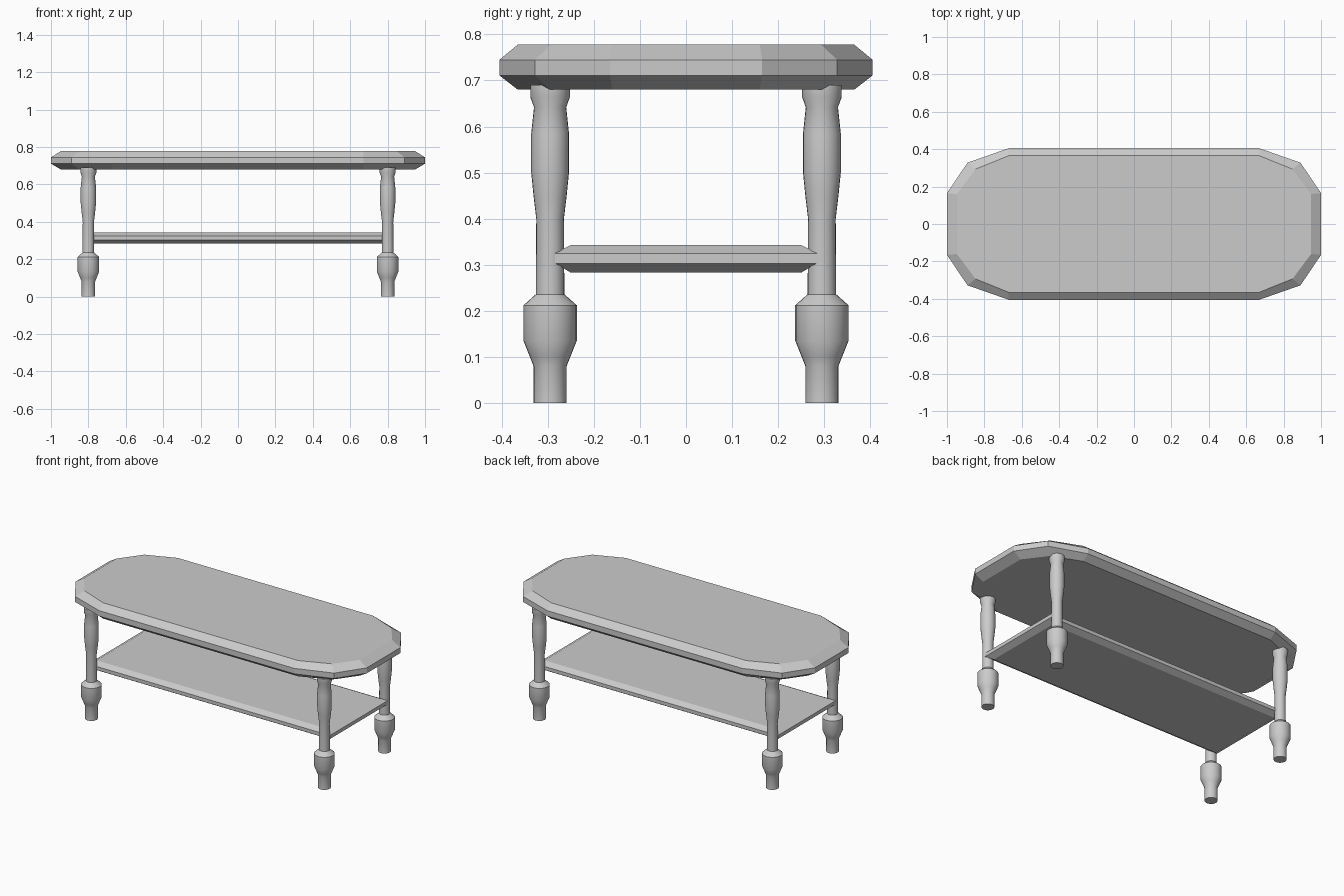
import bpy, bmesh, math

if "Cube" in bpy.data.objects:
    bpy.data.objects.remove(bpy.data.objects["Cube"])

grey = bpy.data.materials.new("plain_grey")
grey.diffuse_color = (0.6, 0.6, 0.6, 1)
grey.use_nodes = True
grey.node_tree.nodes["Principled BSDF"].inputs["Base Color"].default_value = grey.diffuse_color


def make_object(name, bm):
    bmesh.ops.recalc_face_normals(bm, faces=bm.faces)
    mesh = bpy.data.meshes.new(name)
    bm.to_mesh(mesh)
    bm.free()
    mesh.materials.append(grey)
    obj = bpy.data.objects.new(name, mesh)
    bpy.context.collection.objects.link(obj)
    return obj


def loft(name, rings):
    """Skin matching closed rings of points and cap both ends."""
    bm = bmesh.new()
    loops = [[bm.verts.new(p) for p in ring] for ring in rings]
    for a, b in zip(loops, loops[1:]):
        for i in range(len(a)):
            j = (i + 1) % len(a)
            bm.faces.new((a[i], a[j], b[j], b[i]))
    bm.faces.new(loops[0][::-1])
    bm.faces.new(loops[-1])
    return make_object(name, bm)


def mirrored(quarter):
    """Expand the +x +y quarter of an outline, in order, to the full outline."""
    half = quarter + [(-x, y) for x, y in reversed(quarter)]
    return half + [(-x, -y) for x, y in half]


def bevelled_slab(name, outer, inner, heights):
    outlines = [mirrored(q) for q in (inner, outer, outer, inner)]
    return loft(name, [[(x, y, z) for x, y in o] for o, z in zip(outlines, heights)])


# Tabletop: long faceted oval with bevelled upper and lower rims
bevelled_slab("tabletop",
              [(1.0, 0.165), (0.89, 0.328), (0.67, 0.405)],
              [(0.947, 0.16), (0.848, 0.293), (0.67, 0.365)],
              (0.68, 0.711, 0.745, 0.778))

# Lower shelf: rectangle with bevelled edges, its corners resting in the legs
bevelled_slab("lower_shelf", [(0.83, 0.284)], [(0.795, 0.25)],
              (0.283, 0.303, 0.325, 0.343))

# Turned legs: radius and height along the profile
profile = [(0.036, 0.0), (0.036, 0.08), (0.044, 0.1), (0.058, 0.135),
           (0.058, 0.212), (0.031, 0.236), (0.03, 0.4), (0.036, 0.45),
           (0.041, 0.5), (0.041, 0.585), (0.035, 0.642), (0.043, 0.664),
           (0.043, 0.69)]
SIDES = 24
for x, end in ((-0.8, "left"), (0.8, "right")):
    for y, side in ((-0.295, "front"), (0.295, "back")):
        rings = [[(r * math.cos(2 * math.pi * i / SIDES),
                   r * math.sin(2 * math.pi * i / SIDES), z)
                  for i in range(SIDES)] for r, z in profile]
        leg = loft(f"{side}_{end}_leg", rings)
        leg.location = (x, y, 0)
        bpy.ops.object.select_all(action='DESELECT')
        leg.select_set(True)
        bpy.context.view_layer.objects.active = leg
        bpy.ops.object.shade_smooth_by_angle(angle=math.radians(30))
